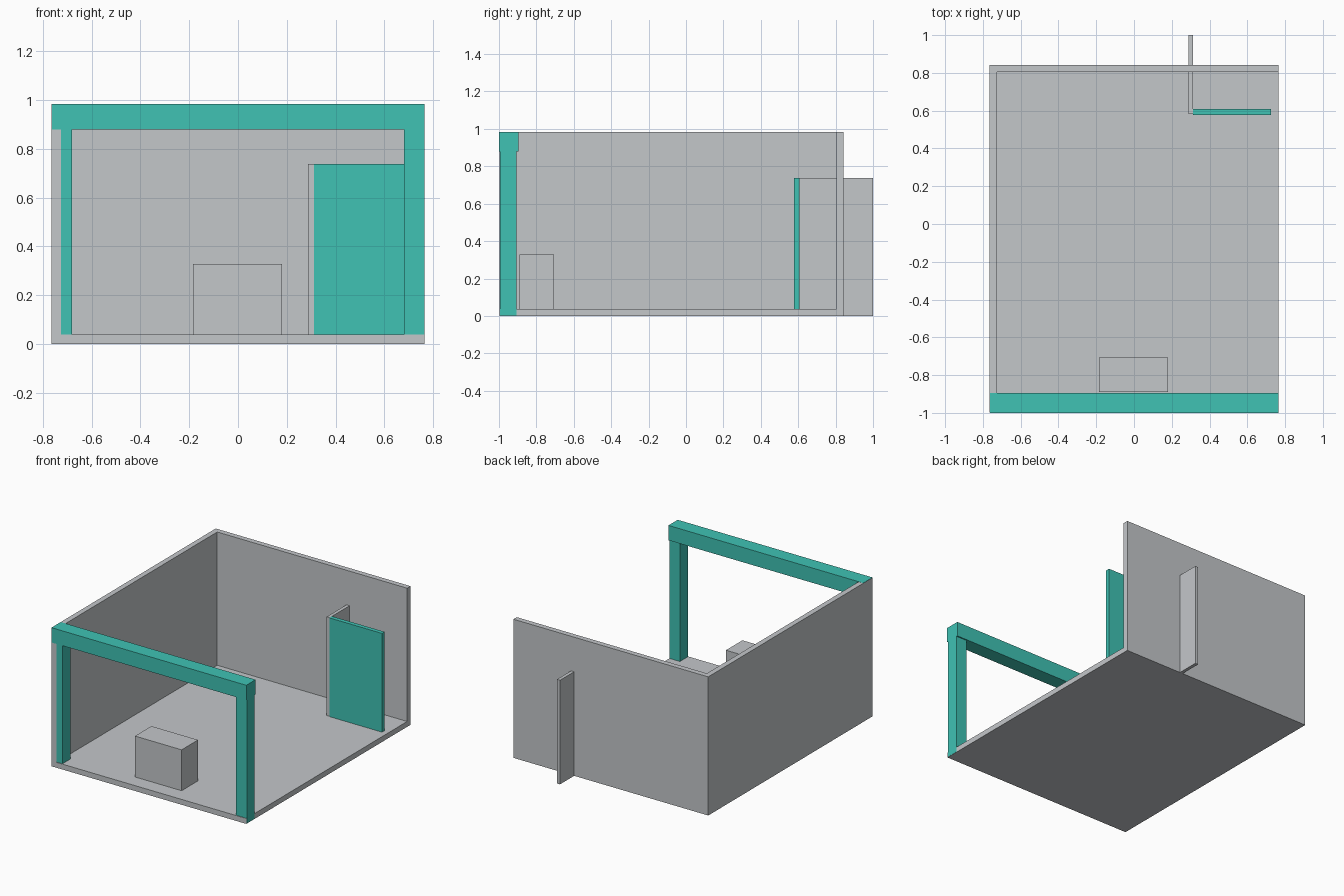
import bpy
import bmesh
from mathutils import Vector

default = bpy.data.objects.get("Cube")
if default:
    bpy.data.objects.remove(default, do_unlink=True)


def material(name, rgb):
    mat = bpy.data.materials.new(name)
    mat.use_nodes = True
    mat.diffuse_color = (*rgb, 1)
    mat.node_tree.nodes["Principled BSDF"].inputs["Base Color"].default_value = (*rgb, 1)
    return mat


grey = material("light grey", (0.55, 0.57, 0.59))
teal = material("teal", (0.05, 0.54, 0.455))


def box(name, low, high, mat):
    """Axis-aligned block between two opposite corners."""
    low, high = Vector(low), Vector(high)
    bm = bmesh.new()
    bmesh.ops.create_cube(bm, size=1)
    bmesh.ops.scale(bm, vec=high - low, verts=bm.verts)
    mesh = bpy.data.meshes.new(name)
    bm.to_mesh(mesh)
    bm.free()
    mesh.materials.append(mat)
    obj = bpy.data.objects.new(name, mesh)
    obj.location = (low + high) / 2
    bpy.context.collection.objects.link(obj)
    return obj


# Room outline
side, front, back = 0.764, -0.998, 0.842
floor_top, wall_top = 0.038, 0.983
wall = 0.038

# Floor and the two walls; the other side and the front stay open
box("floor", (-side, front, 0), (side, back, floor_top), grey)
box("side_wall", (-side, front, 0), (-side + wall, back, wall_top), grey)
box("back_wall", (-side, back - wall, 0), (side, back, wall_top), grey)

# Front portal: two posts and a lintel
post_width, lintel_bottom = 0.083, 0.879
box("right_post", (0.002 - side, -0.994, 0.002),
    (post_width - side, -0.905, lintel_bottom), teal)
box("left_post", (side - post_width, -0.994, 0.002),
    (side + 0.001, -0.905, lintel_bottom), teal)
box("lintel", (0.001 - side, -1, lintel_bottom),
    (side + 0.001, -0.896, wall_top + 0.001), teal)

# Partition passing through the back wall, with a door panel at its end
partition_top = 0.738
box("partition", (0.288, 0.582, 0), (0.312, 1, partition_top), grey)
box("door_panel", (0.312, 0.578, 0.002), (0.725, 0.608, partition_top), teal)

# Block on the floor near the entrance
box("counter", (-0.185, -0.89, 0.002), (0.181, -0.706, 0.328), grey)
